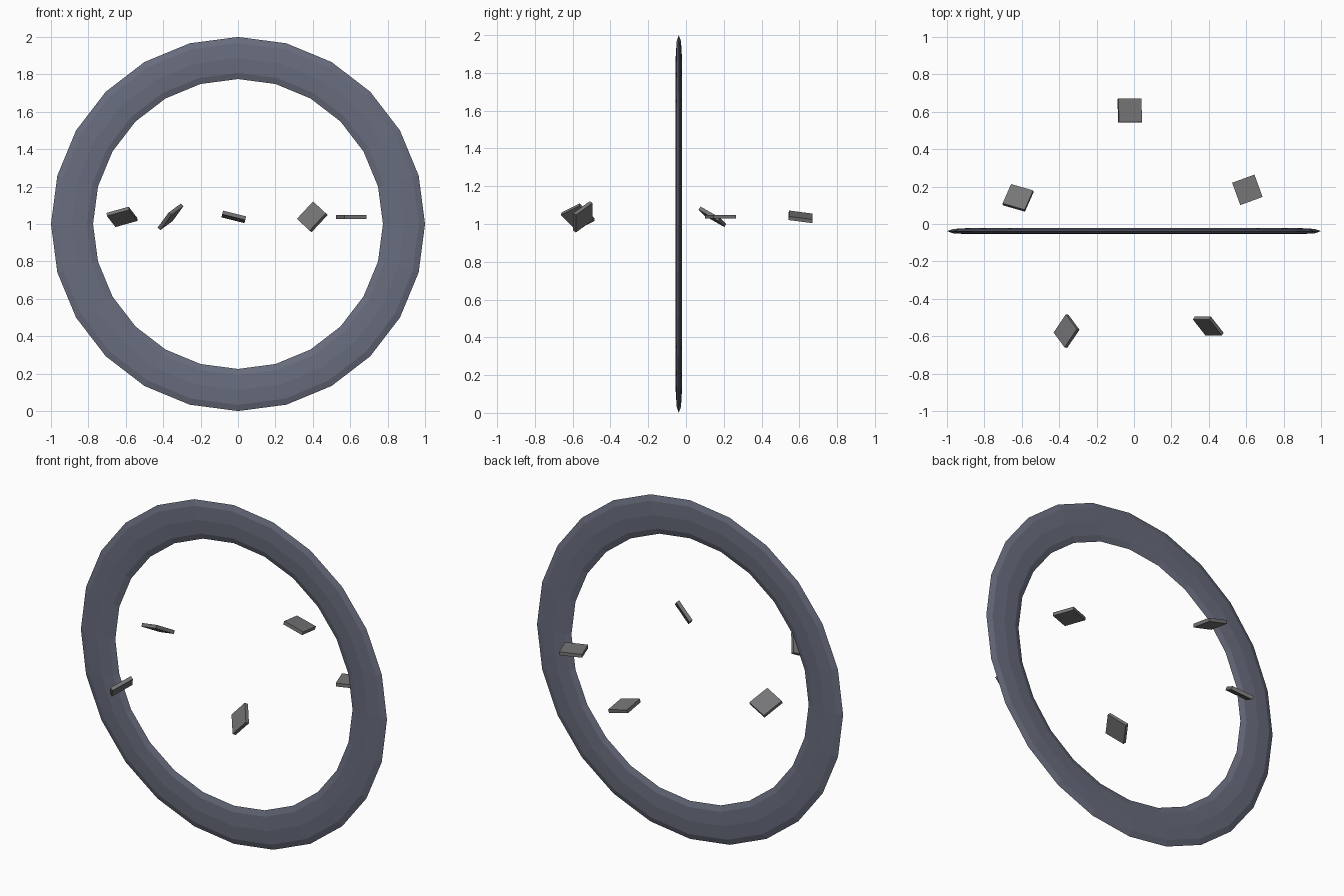
import bpy
from math import radians, cos, sin, pi
from mathutils import Euler, Matrix, Vector

if "Cube" in bpy.data.objects:
    bpy.data.objects.remove(bpy.data.objects["Cube"])

CENTRE_Y = -0.038


def make_material(name, color):
    mat = bpy.data.materials.new(name)
    mat.diffuse_color = (*color, 1)
    mat.use_nodes = True
    mat.node_tree.nodes["Principled BSDF"].inputs["Base Color"].default_value = mat.diffuse_color
    return mat


ring_mat = make_material("blue_grey", (0.14, 0.15, 0.205))
shard_mat = make_material("stone_grey", (0.18, 0.18, 0.185))

# Upright low-poly ring, strongly flattened front to back
bpy.ops.mesh.primitive_torus_add(
    major_segments=24, minor_segments=8,
    major_radius=0.8875, minor_radius=0.1125)
ring = bpy.context.object
ring.name = "flat_ring"
ring.data.transform(
    Matrix.Translation((0, CENTRE_Y, 1.0))
    @ Matrix.Rotation(pi / 2, 4, 'X')
    @ Matrix.Diagonal((1, 1, 0.145, 1)))
ring.data.materials.append(ring_mat)

# Five floating square plates orbiting the ring's centre, tumbling more each step
for i in range(5):
    angle = radians(20 + 72 * i)
    pos = Vector((0.645 * cos(angle), CENTRE_Y + 0.645 * sin(angle), 1.038))
    bpy.ops.mesh.primitive_cube_add(size=1)
    plate = bpy.context.object
    plate.name = f"floating_plate_{i + 1}"
    turn = Euler((0.25 * i, 0.13 * i, angle)).to_matrix().to_4x4()
    plate.data.transform(
        Matrix.Translation(pos) @ turn @ Matrix.Diagonal((0.127, 0.127, 0.02, 1)))
    plate.data.materials.append(shard_mat)
